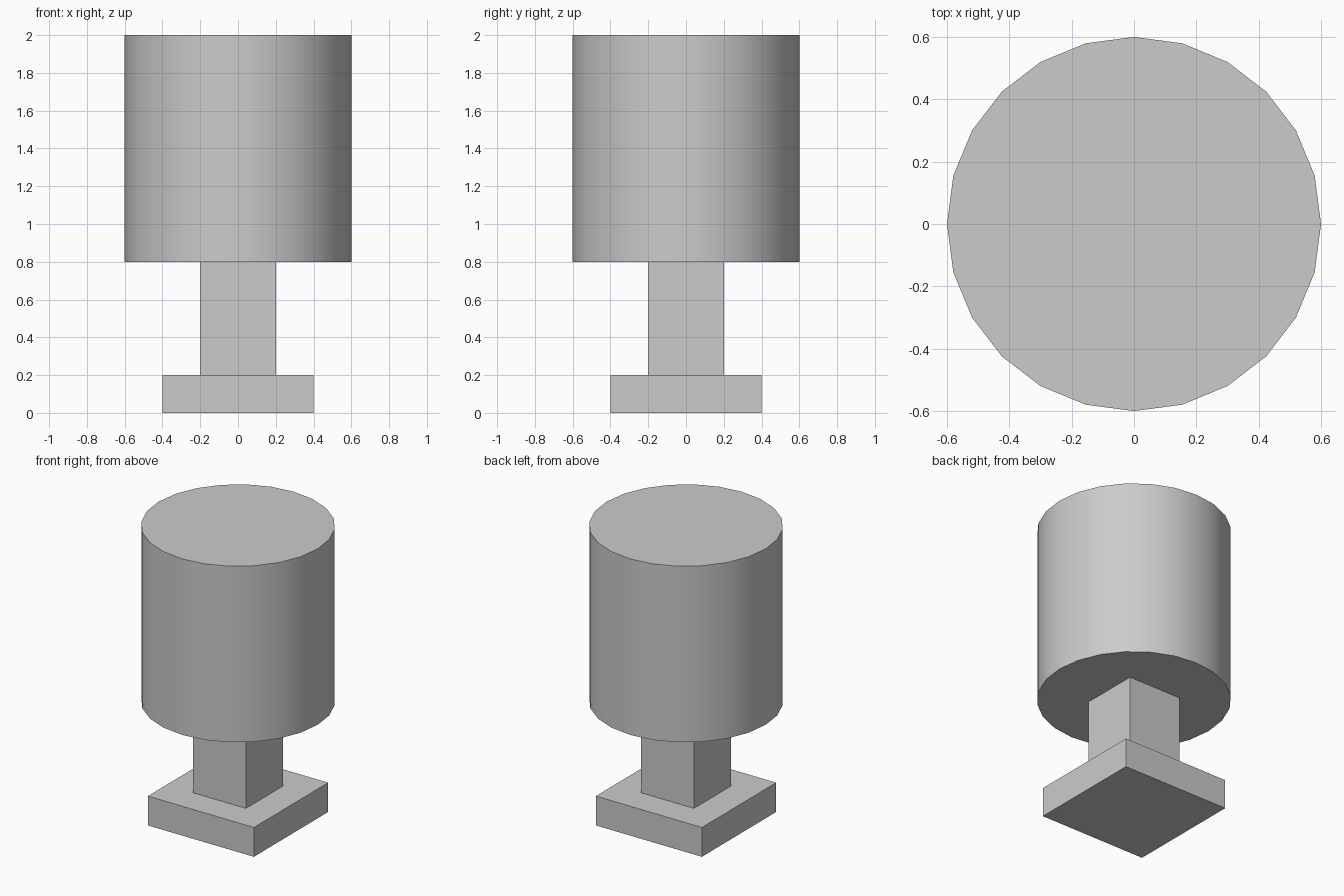
import bpy
import math

if "Cube" in bpy.data.objects:
    bpy.data.objects.remove(bpy.data.objects["Cube"])


def box(name, width, z0, z1):
    bpy.ops.mesh.primitive_cube_add(size=1, location=(0, 0, (z0 + z1) / 2))
    obj = bpy.context.object
    obj.name = name
    obj.scale = (width, width, z1 - z0)
    bpy.ops.object.transform_apply(location=False, rotation=False, scale=True)
    return obj


# Square foot and post
box("base_plate", 0.8, 0.0, 0.2)
box("post", 0.4, 0.2, 0.8)

# 24-sided drum on top, smooth around the side with sharp rims
bpy.ops.mesh.primitive_cylinder_add(vertices=24, radius=0.6, depth=1.2, location=(0, 0, 1.4))
drum = bpy.context.object
drum.name = "drum"
bpy.ops.object.shade_smooth_by_angle(angle=math.radians(30))
